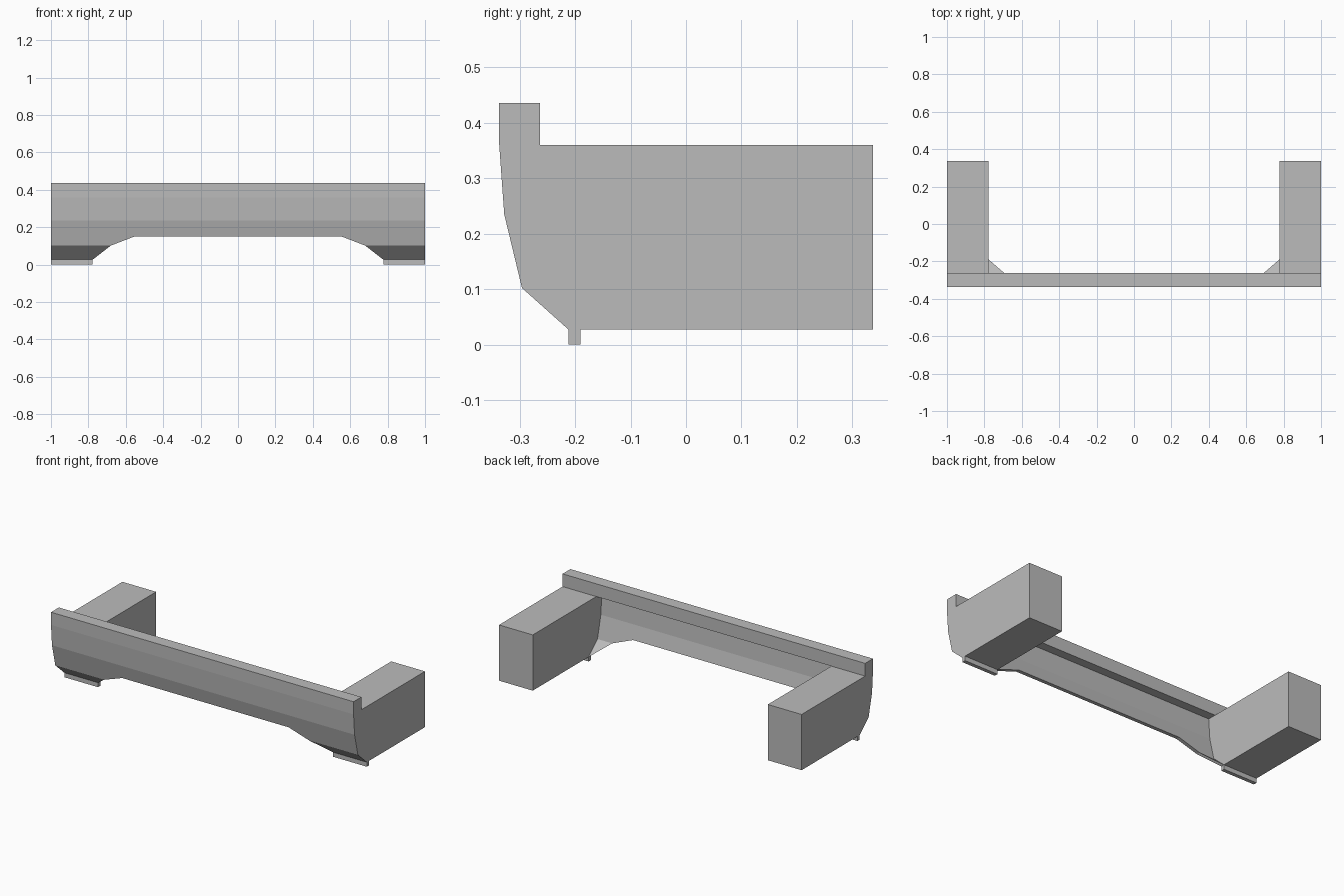
import bpy, bmesh

if "Cube" in bpy.data.objects:
    bpy.data.objects.remove(bpy.data.objects["Cube"])

grey = bpy.data.materials.new("plain grey")
grey.diffuse_color = (0.5, 0.5, 0.5, 1)
grey.use_nodes = True
grey.node_tree.nodes["Principled BSDF"].inputs["Base Color"].default_value = grey.diffuse_color

# Front curve of the bumper as (y, z), top to bottom
CURVE = [(-0.337, 0.36), (-0.328, 0.235), (-0.308, 0.152), (-0.296, 0.102), (-0.212, 0.027)]
INNER, OUTER, BACK = 0.777, 1.0, 0.337
THICK = 0.022


def finish(name, bm):
    bmesh.ops.recalc_face_normals(bm, faces=bm.faces)
    mesh = bpy.data.meshes.new(name)
    bm.to_mesh(mesh)
    bm.free()
    mesh.materials.append(grey)
    obj = bpy.data.objects.new(name, mesh)
    bpy.context.collection.objects.link(obj)
    return obj


def prism(name, profile, x0, x1):
    """Extrude a (y, z) outline along x."""
    bm = bmesh.new()
    face = bm.faces.new([bm.verts.new((x0, y, z)) for y, z in profile])
    ext = bmesh.ops.extrude_face_region(bm, geom=[face])
    bmesh.ops.translate(bm, vec=(x1 - x0, 0, 0),
                        verts=[v for v in ext["geom"] if isinstance(v, bmesh.types.BMVert)])
    return finish(name, bm)


def box_profile(y0, y1, z0, z1):
    return [(y0, z0), (y1, z0), (y1, z1), (y0, z1)]


# Top rail across the full width
prism("top_rail", box_profile(-0.337, -0.263, 0.36, 0.436), -OUTER, OUTER)

# Side blocks with curved fronts, and the small lips below them
for side, s in (("left", -1), ("right", 1)):
    prism(side + "_side_block", CURVE + [(BACK, 0.027), (BACK, 0.36)], s * INNER, s * OUTER)
    prism(side + "_bottom_lip", box_profile(-0.212, -0.19, 0, 0.027), s * INNER, s * OUTER)

# Thin curved front panel with a raised lower opening: each face is (x, curve index)
W, A, B = INNER, 0.55, 0.68
faces = [
    [(-W, 0), (-W, 1), (W, 1), (W, 0)],
    [(-W, 1), (-W, 2), (-A, 2), (A, 2), (W, 2), (W, 1)],
]
for s in (-1, 1):
    faces.append([(s * A, 2), (s * B, 3), (s * W, 3), (s * W, 2)])
    faces.append([(s * B, 3), (s * W, 4), (s * W, 3)])

bm = bmesh.new()
verts = {}
for f in faces:
    for x, i in f:
        if (x, i) not in verts:
            verts[x, i] = bm.verts.new((x, *CURVE[i]))
    bm.faces.new([verts[p] for p in f])
bmesh.ops.recalc_face_normals(bm, faces=bm.faces)
ext = bmesh.ops.extrude_face_region(bm, geom=bm.faces[:], use_keep_orig=True)
bmesh.ops.translate(bm, vec=(0, THICK, 0),
                    verts=[v for v in ext["geom"] if isinstance(v, bmesh.types.BMVert)])
finish("front_panel", bm)
